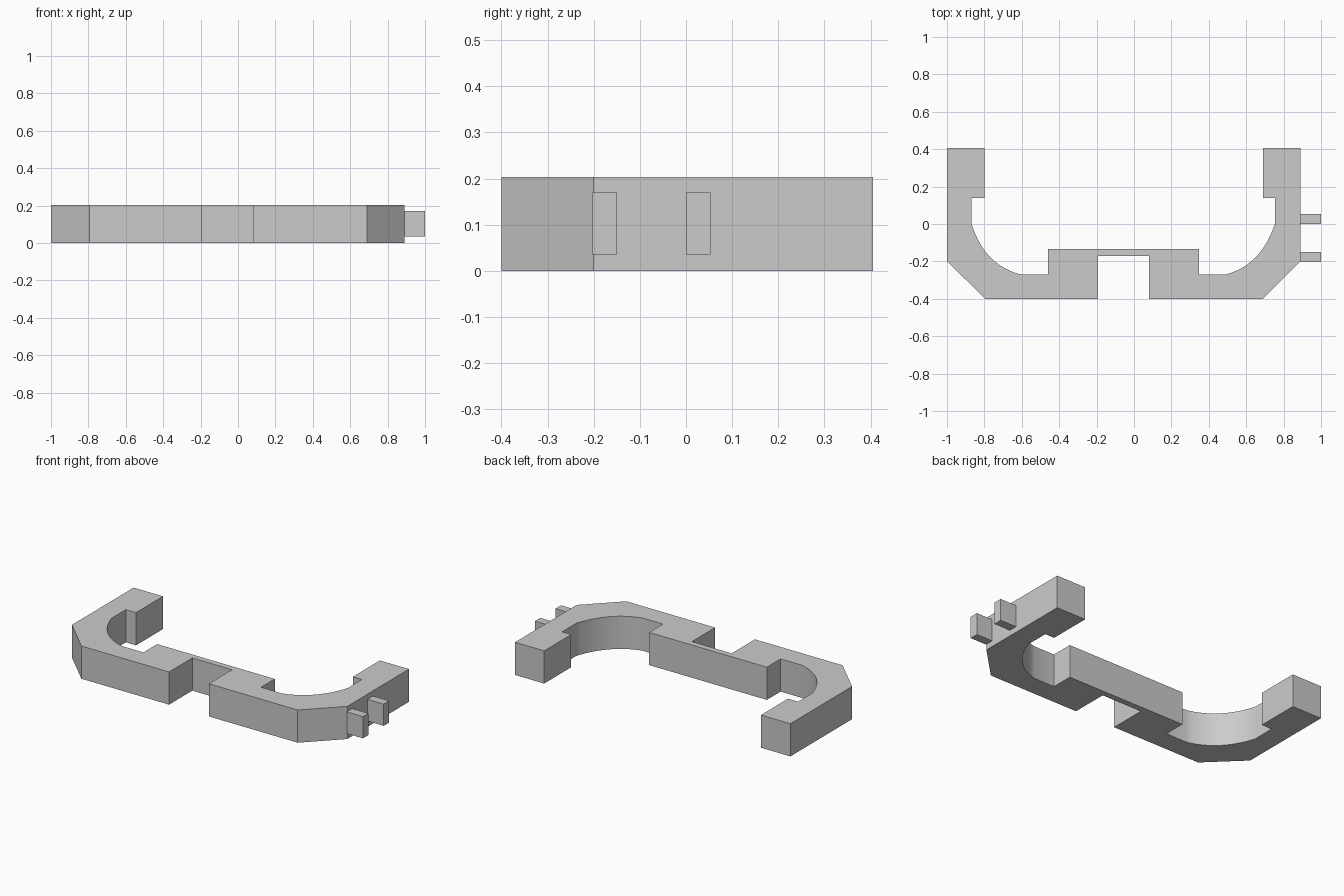
import bpy, bmesh, math
from mathutils import Vector

if "Cube" in bpy.data.objects:
    bpy.data.objects.remove(bpy.data.objects["Cube"])

grey = bpy.data.materials.new("plain grey")
grey.use_nodes = True
grey.diffuse_color = (0.6, 0.6, 0.6, 1)
grey.node_tree.nodes["Principled BSDF"].inputs["Base Color"].default_value = (0.6, 0.6, 0.6, 1)


def arc(a, c, b, steps=20):
    """Points of a quadratic curve from a to b, pulled towards c."""
    a, c, b = Vector(a), Vector(c), Vector(b)
    ts = [i / steps for i in range(steps + 1)]
    return [tuple(a * (1 - t) ** 2 + c * 2 * t * (1 - t) + b * t * t) for t in ts]


def extrude(name, outline, z0, z1):
    """Flat outline raised into a solid from z0 to z1."""
    bm = bmesh.new()
    base = bm.faces.new([bm.verts.new((x, y, z0)) for x, y in outline])
    result = bmesh.ops.extrude_face_region(bm, geom=[base])
    top = [v for v in result["geom"] if isinstance(v, bmesh.types.BMVert)]
    bmesh.ops.translate(bm, verts=top, vec=(0, 0, z1 - z0))
    bmesh.ops.recalc_face_normals(bm, faces=bm.faces)
    mesh = bpy.data.meshes.new(name)
    bm.to_mesh(mesh)
    bm.free()
    mesh.materials.append(grey)
    ob = bpy.data.objects.new(name, mesh)
    bpy.context.collection.objects.link(ob)
    return ob


# Bracket body: outer edge with notch, then the inner edge with curved corners
outline = [(-1, 0.405), (-1, -0.2), (-0.795, -0.4), (-0.193, -0.4),
           (-0.193, -0.172), (0.08, -0.172), (0.08, -0.4), (0.69, -0.4),
           (0.89, -0.2), (0.89, 0.405), (0.69, 0.405), (0.69, 0.14), (0.753, 0.14)]
outline += arc((0.753, 0), (0.68, -0.22), (0.49, -0.27))
outline += [(0.347, -0.27), (0.347, -0.135), (-0.46, -0.135), (-0.46, -0.27)]
outline += arc((-0.605, -0.27), (-0.8, -0.22), (-0.868, 0))
outline += [(-0.868, 0.14), (-0.798, 0.14), (-0.798, 0.405)]
body = extrude("bracket_body", outline, 0, 0.203)

# Smooth the curved corners, keep the corners sharp
bpy.ops.object.select_all(action='DESELECT')
body.select_set(True)
bpy.context.view_layer.objects.active = body
bpy.ops.object.shade_smooth_by_angle(angle=math.radians(20))

# Two small tabs on the left arm
for name, y0, y1 in (("front_tab", -0.203, -0.15), ("rear_tab", 0, 0.053)):
    extrude(name, [(0.89, y0), (1, y0), (1, y1), (0.89, y1)], 0.035, 0.17)
